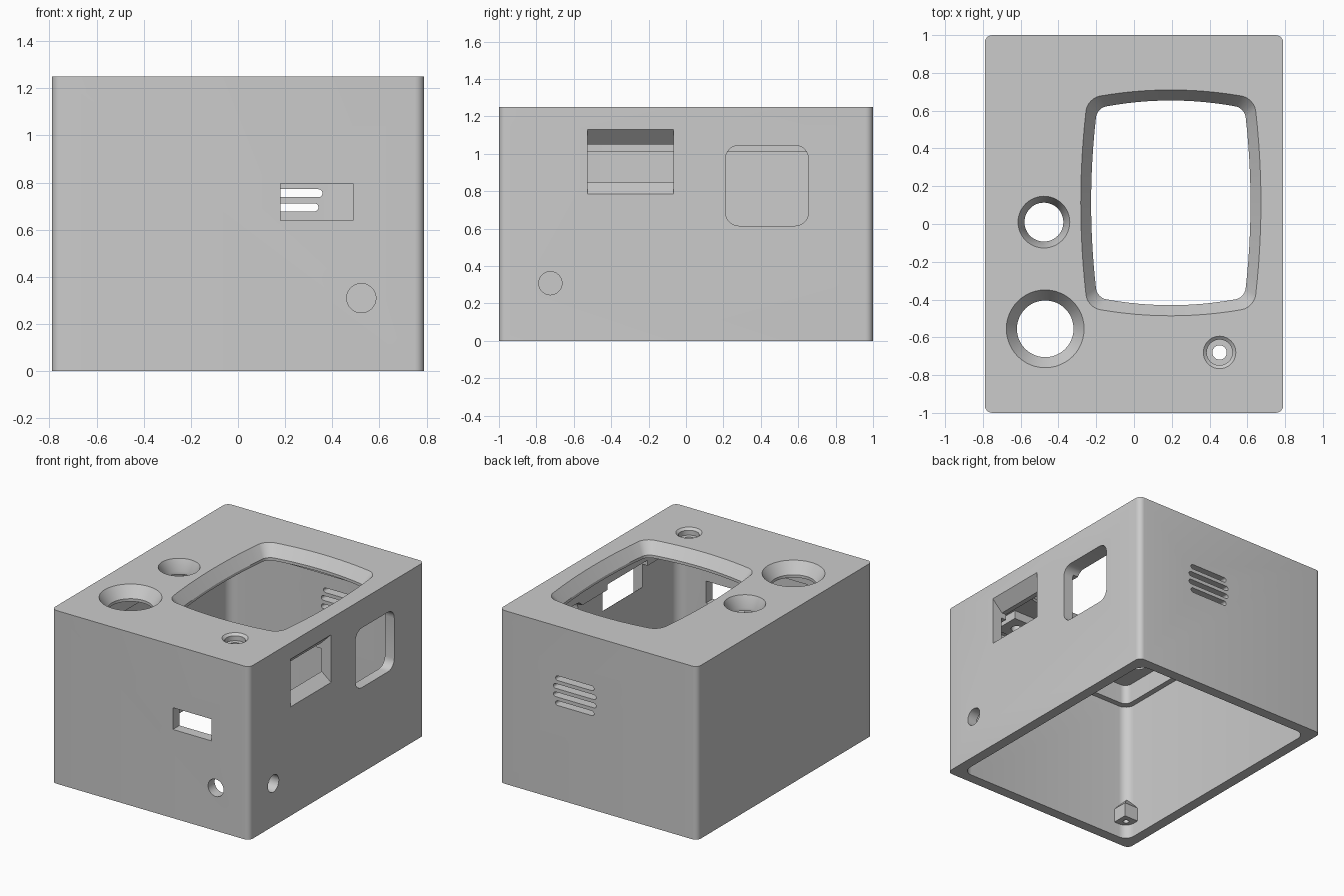
import bpy, bmesh, math

if "Cube" in bpy.data.objects:
    bpy.data.objects.remove(bpy.data.objects["Cube"], do_unlink=True)

grey = bpy.data.materials.new("light grey plastic")
grey.use_nodes = True
COLOUR = (0.6, 0.6, 0.6, 1)
grey.diffuse_color = COLOUR
grey.node_tree.nodes["Principled BSDF"].inputs["Base Color"].default_value = COLOUR

HX, HY, TOP = 0.79, 1.0, 1.25
WALL, CEILING, LEDGE = 0.075, 1.15, 1.01


def rounded(cx, cy, hx, hy, r, bow=0.0, steps=6, side=1):
    """Rounded rectangle outline; bow makes the sides bulge outward."""
    pts = []
    for q, (sx, sy) in enumerate(((1, 1), (-1, 1), (-1, -1), (1, -1))):
        for i in range(steps + 1):
            a = math.pi / 2 * (q + i / steps)
            pts.append((sx * (hx - r) + r * math.cos(a), sy * (hy - r) + r * math.sin(a)))
    if side > 1:
        full = []
        for i, p in enumerate(pts):
            n = pts[(i + 1) % len(pts)]
            cuts = side if i % (steps + 1) == steps else 1
            full += [(p[0] + (n[0] - p[0]) * k / cuts, p[1] + (n[1] - p[1]) * k / cuts)
                     for k in range(cuts)]
        pts = full
    return [(cx + u * (1 - bow * (v / hy) ** 2), cy + v * (1 - bow * (u / hx) ** 2))
            for u, v in pts]


def circle(cx, cy, r, n=48):
    return [(cx + r * math.cos(2 * math.pi * i / n), cy + r * math.sin(2 * math.pi * i / n))
            for i in range(n)]


def rect(u0, u1, v0, v1):
    return [(u0, v0), (u1, v0), (u1, v1), (u0, v1)]


def loft(name, axis, *layers):
    """Solid through (depth, outline) layers stacked along an axis."""
    place = {"x": lambda u, v, w: (w, u, v),
             "y": lambda u, v, w: (u, w, v),
             "z": lambda u, v, w: (u, v, w)}[axis]
    bm = bmesh.new()
    rings = [[bm.verts.new(place(u, v, w)) for u, v in outline] for w, outline in layers]
    for a, b in zip(rings, rings[1:]):
        for i in range(len(a)):
            j = (i + 1) % len(a)
            bm.faces.new((a[i], a[j], b[j], b[i]))
    bm.faces.new(rings[0])
    bm.faces.new(rings[-1])
    bmesh.ops.recalc_face_normals(bm, faces=bm.faces)
    mesh = bpy.data.meshes.new(name)
    bm.to_mesh(mesh)
    bm.free()
    ob = bpy.data.objects.new(name, mesh)
    bpy.context.collection.objects.link(ob)
    mesh.materials.append(grey)
    return ob


def activate(ob):
    bpy.ops.object.select_all(action="DESELECT")
    ob.select_set(True)
    bpy.context.view_layer.objects.active = ob


def cut(target, cutter):
    mod = target.modifiers.new("cut", "BOOLEAN")
    mod.operation, mod.solver, mod.object = "DIFFERENCE", "EXACT", cutter
    activate(target)
    bpy.ops.object.modifier_apply(modifier=mod.name)


# Case shell, hollow and open below
body = rounded(0, 0, HX, HY, 0.04)
case = loft("case", "z", (0, body), (TOP, body))
wide = rounded(0, 0, HX - WALL, HY - WALL, 0.07)
narrow = rounded(0, 0, HX - WALL - 0.04, HY - WALL - 0.04, 0.05)
cutters = [loft("cavity", "z", (-0.1, wide), (LEDGE, wide), (LEDGE, narrow), (CEILING, narrow))]

# Bowed screen opening with a sloped rim
screen_out = rounded(0.195, 0.112, 0.477, 0.598, 0.07, 0.075, side=12)
screen_in = rounded(0.195, 0.112, 0.422, 0.542, 0.05, 0.075, side=12)
cutters.append(loft("screen_opening", "z", (1.3, screen_out), (TOP, screen_out),
                    (1.17, screen_in), (1.05, screen_in)))

# Two funnel-shaped round openings in the top
for x, y, r_out, r_in in ((-0.477, 0.01, 0.137, 0.103), (-0.47, -0.555, 0.206, 0.15)):
    big, small = circle(x, y, r_out), circle(x, y, r_in)
    cutters.append(loft("round_opening", "z", (1.3, big), (TOP, big),
                        (1.17, small), (1.05, small)))

# Stepped button hole in the top, with a block below it
BX, BY = 0.453, -0.68
rim, seat, bore = circle(BX, BY, 0.086), circle(BX, BY, 0.068), circle(BX, BY, 0.038)
button_cut = loft("button_hole", "z", (1.3, rim), (TOP, rim), (1.235, seat),
                  (1.2, seat), (1.2, bore), (1.0, bore))
cutters.append(button_cut)
block = rect(BX - 0.1, BX + 0.1, BY - 0.1, BY + 0.1)
button_block = loft("button_block", "z", (1.09, block), (CEILING + 0.005, block))
cut(button_block, button_cut)

# Right wall: sloped window, rounded window and cable hole
outer, inner = rect(-0.527, -0.067, 0.786, 1.13), rect(-0.527, -0.067, 0.85, 1.05)
cutters.append(loft("sloped_window", "x", (0.85, outer), (HX, outer), (0.71, inner), (0.6, inner)))
pane = rounded(0.433, 0.83, 0.221, 0.215, 0.07)
cutters.append(loft("rounded_window", "x", (0.85, pane), (0.6, pane)))
side_hole = circle(-0.725, 0.308, 0.062)
cutters.append(loft("side_cable_hole", "x", (0.85, side_hole), (0.6, side_hole)))

# Front wall: slot and cable hole
slot = rect(0.18, 0.487, 0.64, 0.797)
cutters.append(loft("front_slot", "y", (-1.1, slot), (-0.85, slot)))
front_hole = circle(0.523, 0.31, 0.062)
cutters.append(loft("front_cable_hole", "y", (-1.1, front_hole), (-0.85, front_hole)))

# Back wall: vent slots, the middle two longer
for i, half in enumerate((0.153, 0.17, 0.17, 0.153)):
    vent = rounded(0.188, 0.695 + 0.06 * i, half, 0.017, 0.0165)
    cutters.append(loft("vent_slot", "y", (1.1, vent), (0.85, vent)))

for c in cutters:
    cut(case, c)
for c in cutters:
    bpy.data.objects.remove(c, do_unlink=True)

# Screw blocks in the four lower corners
bosses = []
for sx, side in ((-1, "right"), (1, "left")):
    for sy, end in ((-1, "front"), (1, "back")):
        cx, cy = sx * (HX - WALL + 0.01), sy * (HY - WALL + 0.01)
        foot = rect(cx, cx - sx * 0.12, cy, cy - sy * 0.12)
        tip = rect(cx, cx - sx * 0.015, cy, cy - sy * 0.015)
        boss = loft(f"screw_block_{end}_{side}", "z", (0.1, foot), (0.2, foot), (0.31, tip))
        hole = circle(cx - sx * 0.065, cy - sy * 0.065, 0.02, 20)
        drill = loft("drill", "z", (0.05, hole), (0.19, hole))
        cut(boss, drill)
        bpy.data.objects.remove(drill, do_unlink=True)
        bosses.append(boss)

for ob in [case, button_block] + bosses:
    activate(ob)
    bpy.ops.object.shade_smooth_by_angle(angle=math.radians(30))
